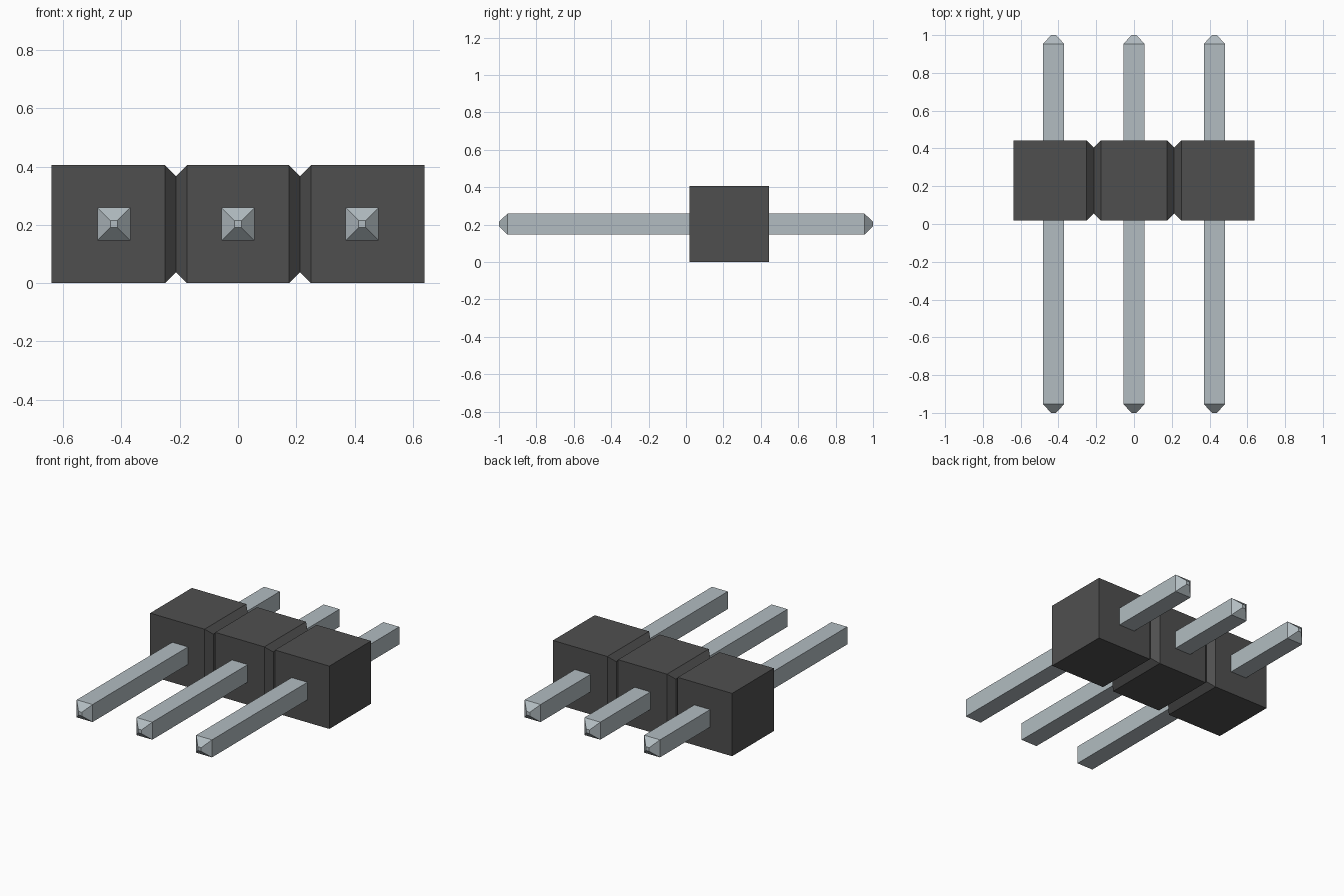
import bpy
import bmesh

cube = bpy.data.objects.get("Cube")
if cube:
    bpy.data.objects.remove(cube, do_unlink=True)


def make_material(name, color, roughness, metallic=0.0):
    mat = bpy.data.materials.new(name)
    mat.use_nodes = True
    mat.diffuse_color = color
    bsdf = mat.node_tree.nodes["Principled BSDF"]
    bsdf.inputs["Base Color"].default_value = color
    bsdf.inputs["Roughness"].default_value = roughness
    bsdf.inputs["Metallic"].default_value = metallic
    return mat


def loft(name, stations, axis, center, mat):
    """Join rectangles (position, half width, half height) along x or y."""
    bm = bmesh.new()
    rings = []
    for t, w, h in stations:
        ring = []
        for a, b in ((-w, -h), (w, -h), (w, h), (-w, h)):
            co = (t, a, b) if axis == "x" else (a, t, b)
            ring.append(bm.verts.new(co))
        rings.append(ring)
    for r0, r1 in zip(rings, rings[1:]):
        for i in range(4):
            j = (i + 1) % 4
            bm.faces.new((r0[i], r0[j], r1[j], r1[i]))
    bm.faces.new(rings[0])
    bm.faces.new(rings[-1])
    bmesh.ops.recalc_face_normals(bm, faces=bm.faces)
    mesh = bpy.data.meshes.new(name)
    bm.to_mesh(mesh)
    bm.free()
    mesh.materials.append(mat)
    obj = bpy.data.objects.new(name, mesh)
    obj.location = center
    bpy.context.collection.objects.link(obj)
    return obj


black_plastic = make_material("black plastic", (0.078, 0.078, 0.078, 1), 0.6)
grey_metal = make_material("grey metal", (0.445, 0.503, 0.533, 1), 0.4)

PITCH = 0.426
HEIGHT = 0.405
FRONT, BACK = 0.018, 0.443
NOTCH = 0.038
MID_Z = HEIGHT / 2

# Plastic housing: three blocks joined by V-shaped grooves
hw, hh = (BACK - FRONT) / 2, HEIGHT / 2
stations = [(-1.5 * PITCH, hw, hh)]
for groove_x in (-PITCH / 2, PITCH / 2):
    stations += [(groove_x - NOTCH, hw, hh),
                 (groove_x, hw - NOTCH, hh - NOTCH),
                 (groove_x + NOTCH, hw, hh)]
stations.append((1.5 * PITCH, hw, hh))
loft("housing", stations, "x", (0, (FRONT + BACK) / 2, MID_Z), black_plastic)

# Square pins with tapered ends
PIN, TIP, TAPER = 0.0565, 0.012, 0.046
pin_profile = [(-1, TIP, TIP), (-1 + TAPER, PIN, PIN),
               (1 - TAPER, PIN, PIN), (1, TIP, TIP)]
for label, x in (("right", -PITCH), ("middle", 0), ("left", PITCH)):
    loft(label + "_pin", pin_profile, "y", (x, 0, MID_Z), grey_metal)
